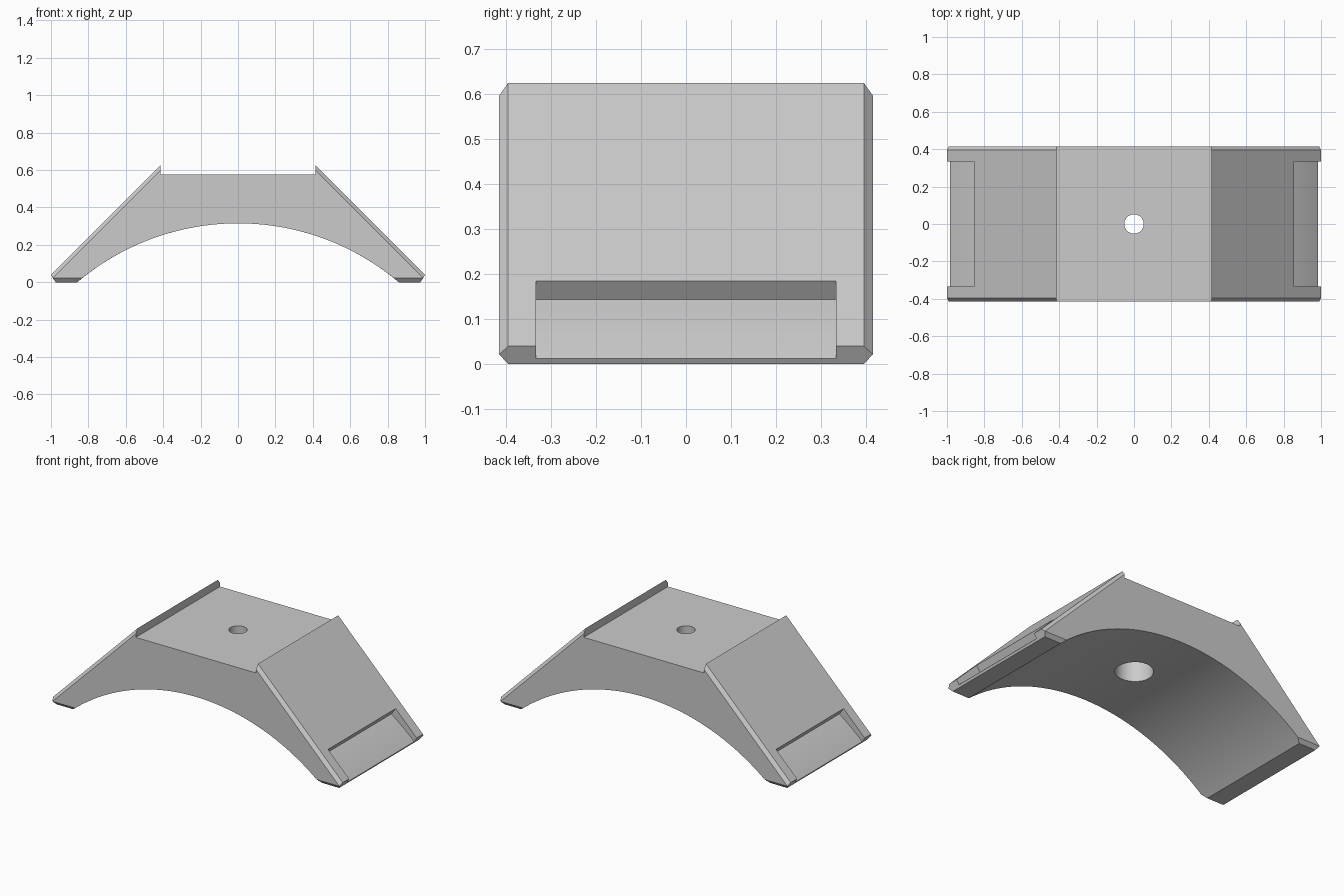
import bpy, bmesh, math

if "Cube" in bpy.data.objects:
    bpy.data.objects.remove(bpy.data.objects["Cube"])

R, CZ = 1.331, -1.016       # underside arc radius and centre height
INSET, HALF = 0.02, 0.415   # edge chamfer and half depth

grey = bpy.data.materials.new("light grey")
grey.use_nodes = True
grey.diffuse_color = (0.6, 0.6, 0.6, 1)
grey.node_tree.nodes["Principled BSDF"].inputs["Base Color"].default_value = (0.6, 0.6, 0.6, 1)


def arc(radius, start, end, steps):
    angles = [start + (end - start) * i / steps for i in range(steps + 1)]
    return [(radius * math.sin(a), CZ + radius * math.cos(a)) for a in angles]


def loft(name, layers):
    """Join equal-length x-z outlines, each placed at its own y."""
    bm = bmesh.new()
    rings = [[bm.verts.new((x, y, z)) for x, z in pts] for y, pts in layers]
    n = len(rings[0])
    for a, b in zip(rings, rings[1:]):
        for i in range(n):
            j = (i + 1) % n
            bm.faces.new((a[i], a[j], b[j], b[i]))
    bm.faces.new(rings[0])
    bm.faces.new(rings[-1])
    bmesh.ops.remove_doubles(bm, verts=bm.verts, dist=0.0005)
    bmesh.ops.recalc_face_normals(bm, faces=bm.faces)
    mesh = bpy.data.meshes.new(name)
    bm.to_mesh(mesh)
    bm.free()
    mesh.materials.append(grey)
    obj = bpy.data.objects.new(name, mesh)
    bpy.context.collection.objects.link(obj)
    return obj


def outline(foot, right_side):
    """Arched underside from left to right, then round over the top."""
    a = math.acos((foot - CZ) / R)
    return arc(R, -a, a, 64) + right_side + [(-x, z) for x, z in reversed(right_side)]


# Arched body with chamfered slope and foot edges
full = outline(0, [(0.975, 0), (1, 0.04), (0.415, 0.625), (0.415, 0.575)])
small = outline(0.022, [(0.99, 0.022), (0.99, 0.022), (0.415, 0.597), (0.415, 0.575)])
body = loft("arched_bracket", [(-HALF, small), (INSET - HALF, full),
                               (HALF - INSET, full), (HALF, small)])

# Curved end pockets, concentric with the underside
cutters = []
lip = math.atan2(0.855, 0.185 - CZ)
for side in (-1, 1):
    pocket = arc(1.423, lip, lip + 0.2, 20) + arc(1.65, lip + 0.2, lip, 20)
    pts = [(side * x, z) for x, z in pocket]
    cutters.append(loft("pocket_cutter", [(-0.333, pts), (0.333, pts)]))

# Screw hole with a wider bore from below
for radius, low, high in ((0.052, 0.2, 0.8), (0.107, 0.1, 0.47)):
    bpy.ops.mesh.primitive_cylinder_add(vertices=48, radius=radius, depth=high - low,
                                        location=(0, 0, (low + high) / 2))
    hole = bpy.context.object
    hole.name = "hole_cutter"
    hole.data.materials.append(grey)
    cutters.append(hole)

bpy.ops.object.select_all(action='DESELECT')
body.select_set(True)
bpy.context.view_layer.objects.active = body
for cutter in cutters:
    cutter.hide_render = True
    mod = body.modifiers.new("cut", 'BOOLEAN')
    mod.operation = 'DIFFERENCE'
    mod.solver = 'EXACT'
    mod.object = cutter
    bpy.ops.object.modifier_apply(modifier=mod.name)
    bpy.data.objects.remove(cutter)

bpy.ops.object.shade_smooth_by_angle(angle=math.radians(15))
